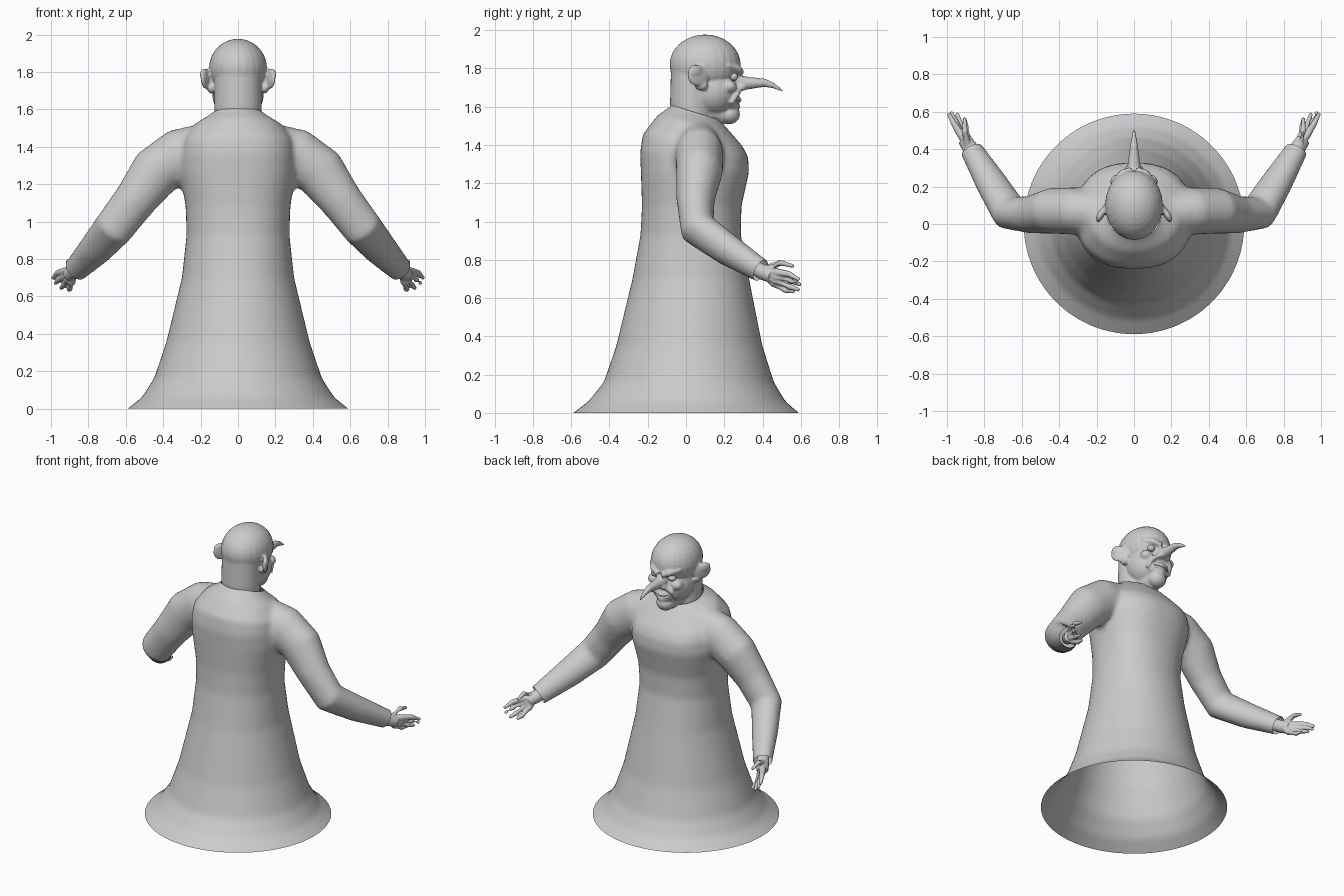
import bpy, bmesh, math
from mathutils import Vector, Matrix

if "Cube" in bpy.data.objects:
    bpy.data.objects.remove(bpy.data.objects["Cube"])

clay = bpy.data.materials.new("grey clay")
clay.use_nodes = True
GREY = (0.6, 0.6, 0.6, 1)
clay.diffuse_color = GREY
clay.node_tree.nodes["Principled BSDF"].inputs["Base Color"].default_value = GREY


def finish(name, bm):
    mesh = bpy.data.meshes.new(name)
    bmesh.ops.recalc_face_normals(bm, faces=bm.faces)
    bm.to_mesh(mesh)
    bm.free()
    mesh.materials.append(clay)
    obj = bpy.data.objects.new(name, mesh)
    bpy.context.collection.objects.link(obj)
    return obj


def loft(bm, rings):
    """Skin a closed tube over rings of points."""
    loops = [[bm.verts.new(p) for p in ring] for ring in rings]
    n = len(loops[0])
    for a, b in zip(loops, loops[1:]):
        for i in range(n):
            bm.faces.new((a[i], a[(i + 1) % n], b[(i + 1) % n], b[i]))
    bm.faces.new(loops[0][::-1])
    bm.faces.new(loops[-1])


def tube(bm, points, radii, flat=1.0, n=16):
    """Tapered tube along points; flat narrows it sideways."""
    pts = [Vector(p) for p in points]
    rings = []
    for i, (p, r) in enumerate(zip(pts, radii)):
        d = (pts[min(i + 1, len(pts) - 1)] - pts[max(i - 1, 0)]).normalized()
        u = Vector((0, 1, 0)) if abs(d.y) < 0.85 else Vector((1, 0, 0))
        u = (u - d * u.dot(d)).normalized()
        v = d.cross(u)
        angles = [2 * math.pi * k / n for k in range(n)]
        rings.append([p + u * r * flat * math.cos(a) + v * r * math.sin(a) for a in angles])
    loft(bm, rings)


def ball(bm, centre, radii, turn=0.0):
    m = Matrix.Translation(centre) @ Matrix.Rotation(turn, 4, "Z") @ Matrix.Diagonal((*radii, 1))
    bmesh.ops.create_uvsphere(bm, u_segments=24, v_segments=16, radius=1, matrix=m)


def bake(obj):
    deps = bpy.context.evaluated_depsgraph_get()
    mesh = bpy.data.meshes.new_from_object(obj.evaluated_get(deps))
    obj.modifiers.clear()
    obj.data = mesh


def fuse(obj, voxel, smooth):
    """Merge overlapping volumes into one soft skin."""
    m = obj.modifiers.new("fuse", "REMESH")
    m.mode, m.voxel_size = "VOXEL", voxel
    s = obj.modifiers.new("soften", "SMOOTH")
    s.factor, s.iterations = 0.5, smooth
    bake(obj)


def trim(obj, co, normal, keep=lambda c: True):
    """Cut away what lies beyond a plane and leave it open."""
    bm = bmesh.new()
    bm.from_mesh(obj.data)
    faces = [f for f in bm.faces if keep(f.calc_center_median())]
    geom = faces + list({e for f in faces for e in f.edges}) + list({v for f in faces for v in f.verts})
    bmesh.ops.bisect_plane(bm, geom=geom, plane_co=co, plane_no=normal, clear_outer=True)
    bm.to_mesh(obj.data)
    bm.free()


def shade(obj, angle=50):
    bpy.ops.object.select_all(action="DESELECT")
    obj.select_set(True)
    bpy.context.view_layer.objects.active = obj
    bpy.ops.object.shade_smooth_by_angle(angle=math.radians(angle))
    if not obj.data.materials:
        obj.data.materials.append(clay)


# Robe body: height, half width, back, front, forward droop, squareness
sections = [
    (-0.06, 0.67, -0.67, 0.67, 0, 2), (0, 0.59, -0.59, 0.59, 0, 2),
    (0.06, 0.515, -0.51, 0.52, 0, 2), (0.16, 0.45, -0.43, 0.46, 0, 2),
    (0.35, 0.385, -0.365, 0.40, 0, 2), (0.7, 0.30, -0.28, 0.33, 0, 2.1),
    (0.93, 0.275, -0.238, 0.287, 0, 2.2), (1.08, 0.28, -0.23, 0.29, 0, 2.3),
    (1.26, 0.31, -0.236, 0.33, 0, 2.4), (1.35, 0.31, -0.24, 0.325, 0.05, 2.4),
    (1.42, 0.30, -0.225, 0.30, 0.13, 2.3), (1.51, 0.24, -0.15, 0.23, 0.22, 2),
    (1.57, 0.14, -0.075, 0.17, 0.3, 2), (1.62, 0.11, -0.05, 0.14, 0.3, 2)]


def body_ring(z, w, back, front, droop, power, n=48):
    ring = []
    mid = (back + front) / 2
    for k in range(n):
        c, s = math.cos(2 * math.pi * k / n), math.sin(2 * math.pi * k / n)
        x = math.copysign(abs(c) ** (2 / power), c) * w
        y = mid + math.copysign(abs(s) ** (2 / power), s) * (front - back) / 2
        ring.append((x, y, z - droop * (y - 0.05)))
    return ring


bm = bmesh.new()
loft(bm, [body_ring(*s) for s in sections])
# Sleeves
for side in (1, -1):
    path = [(0.12, 0.06, 1.42), (0.31, 0.07, 1.355), (0.44, 0.07, 1.265), (0.55, 0.05, 1.115),
            (0.665, 0.06, 0.965), (0.76, 0.215, 0.855), (0.865, 0.39, 0.745), (0.90, 0.45, 0.71)]
    tube(bm, [(side * x, y, z) for x, y, z in path],
         [0.12, 0.145, 0.14, 0.115, 0.108, 0.092, 0.068, 0.06], 0.88)
robe = finish("robe", bm)
fuse(robe, 0.016, 8)
trim(robe, (0, 0, 0), (0, 0, -1))
trim(robe, (0, 0.05, 1.57), (0, 0.3, 1), lambda c: c.z > 1.4)
for side in (1, -1):
    trim(robe, (side * 0.865, 0.39, 0.745), (side * 0.45, 0.75, -0.47),
         lambda c: c.x * side > 0.7)
shade(robe)

# Head: skull, lower face, chin, neck
bm = bmesh.new()
ball(bm, (0, 0.1, 1.82), (0.155, 0.186, 0.157))
ball(bm, (0, 0.135, 1.68), (0.138, 0.14, 0.135))
ball(bm, (0, 0.225, 1.56), (0.06, 0.057, 0.052))
ball(bm, (0, 0.23, 1.635), (0.085, 0.05, 0.06))
tube(bm, [(0, 0.035, 1.48), (0, 0.03, 1.62), (0, 0.035, 1.84)], [0.122, 0.126, 0.125], 0.9, 32)
tube(bm, [(0, 0.08, 1.60), (0, 0.21, 1.555)], [0.1, 0.055])
for side in (1, -1):
    def tube_on(points, radii):
        tube(bm, [(side * x, y, z) for x, y, z in points], radii)
    # Scowling brows, cheeks, smile folds, ears
    tube_on([(0.015, 0.285, 1.778), (0.06, 0.272, 1.797), (0.115, 0.215, 1.815)], [0.02, 0.021, 0.012])
    ball(bm, (side * 0.085, 0.225, 1.705), (0.042, 0.04, 0.034))
    tube_on([(0.035, 0.285, 1.70), (0.075, 0.265, 1.665), (0.09, 0.235, 1.615)], [0.014, 0.016, 0.01])
    ball(bm, (side * 0.165, 0.065, 1.762), (0.016, 0.065, 0.056), side * 0.5)
    ball(bm, (side * 0.178, 0.05, 1.785), (0.018, 0.042, 0.034), side * 0.5)
    ball(bm, (side * 0.145, 0.08, 1.715), (0.02, 0.035, 0.03))
    ball(bm, (side * 0.028, 0.29, 1.70), (0.022, 0.025, 0.02))
# Lips and hooked nose
for z, out in ((1.637, 0.278), (1.602, 0.27)):
    tube(bm, [(-0.065, out - 0.045, z + 0.02), (-0.03, out - 0.008, z), (0, out, z - 0.003),
              (0.03, out - 0.008, z), (0.065, out - 0.045, z + 0.02)], [0.008, 0.013, 0.014, 0.013, 0.008])
tube(bm, [(0, 0.24, 1.735), (0, 0.30, 1.722), (0, 0.355, 1.724), (0, 0.41, 1.725),
          (0, 0.455, 1.711), (0, 0.506, 1.682)], [0.045, 0.037, 0.029, 0.022, 0.015, 0.005])
head = finish("head", bm)
fuse(head, 0.007, 3)

# Eye sockets and mouth slit carved from the head
bm = bmesh.new()
for side in (1, -1):
    ball(bm, (side * 0.068, 0.288, 1.757), (0.034, 0.032, 0.02), side * -0.35)
tube(bm, [(-0.085, 0.225, 1.652), (-0.035, 0.277, 1.622), (0, 0.288, 1.617),
          (0.035, 0.277, 1.622), (0.085, 0.225, 1.652)], [0.004, 0.009, 0.01, 0.009, 0.004])
cutter = finish("face_cutter", bm)
cutter.hide_render = True
cut = head.modifiers.new("carve", "BOOLEAN")
cut.operation, cut.object, cut.solver = "DIFFERENCE", cutter, "EXACT"
bake(head)
bpy.data.objects.remove(cutter)
trim(head, (0, 0.05, 1.545), (0, -0.3, -1), lambda c: c.y < 0.2)
shade(head)

# Eyes
for side, word in ((1, "left"), (-1, "right")):
    bm = bmesh.new()
    ball(bm, (side * 0.066, 0.248, 1.756), (0.026, 0.024, 0.021))
    shade(finish(word + "_eye", bm))

# Hands: wrist, palm, then thumb to little finger as knuckle, bend and tip
fingers = [
    ((0.89, 0.425, 0.755), (0.905, 0.495, 0.785), (0.905, 0.555, 0.768)),
    ((0.925, 0.475, 0.735), (0.965, 0.54, 0.725), (0.988, 0.585, 0.70)),
    ((0.92, 0.475, 0.71), (0.955, 0.55, 0.69), (0.975, 0.592, 0.672)),
    ((0.91, 0.47, 0.69), (0.93, 0.54, 0.66), (0.945, 0.585, 0.645)),
    ((0.89, 0.46, 0.675), (0.90, 0.52, 0.641), (0.905, 0.56, 0.635))]
for side, word in ((1, "left"), (-1, "right")):
    bm = bmesh.new()
    tube(bm, [(side * 0.84, 0.345, 0.765), (side * 0.875, 0.405, 0.735), (side * 0.905, 0.45, 0.715)],
         [0.036, 0.042, 0.038])
    for knuckle, bend, tip in fingers:
        root = (0.88, 0.415, 0.735)
        path = [(side * x, y, z) for x, y, z in (root, knuckle, bend, tip)]
        tube(bm, path, [0.024, 0.021, 0.016, 0.01], n=12)
        ball(bm, path[-1], (0.011, 0.011, 0.011))
    hand = finish(word + "_hand", bm)
    fuse(hand, 0.005, 3)
    shade(hand)
